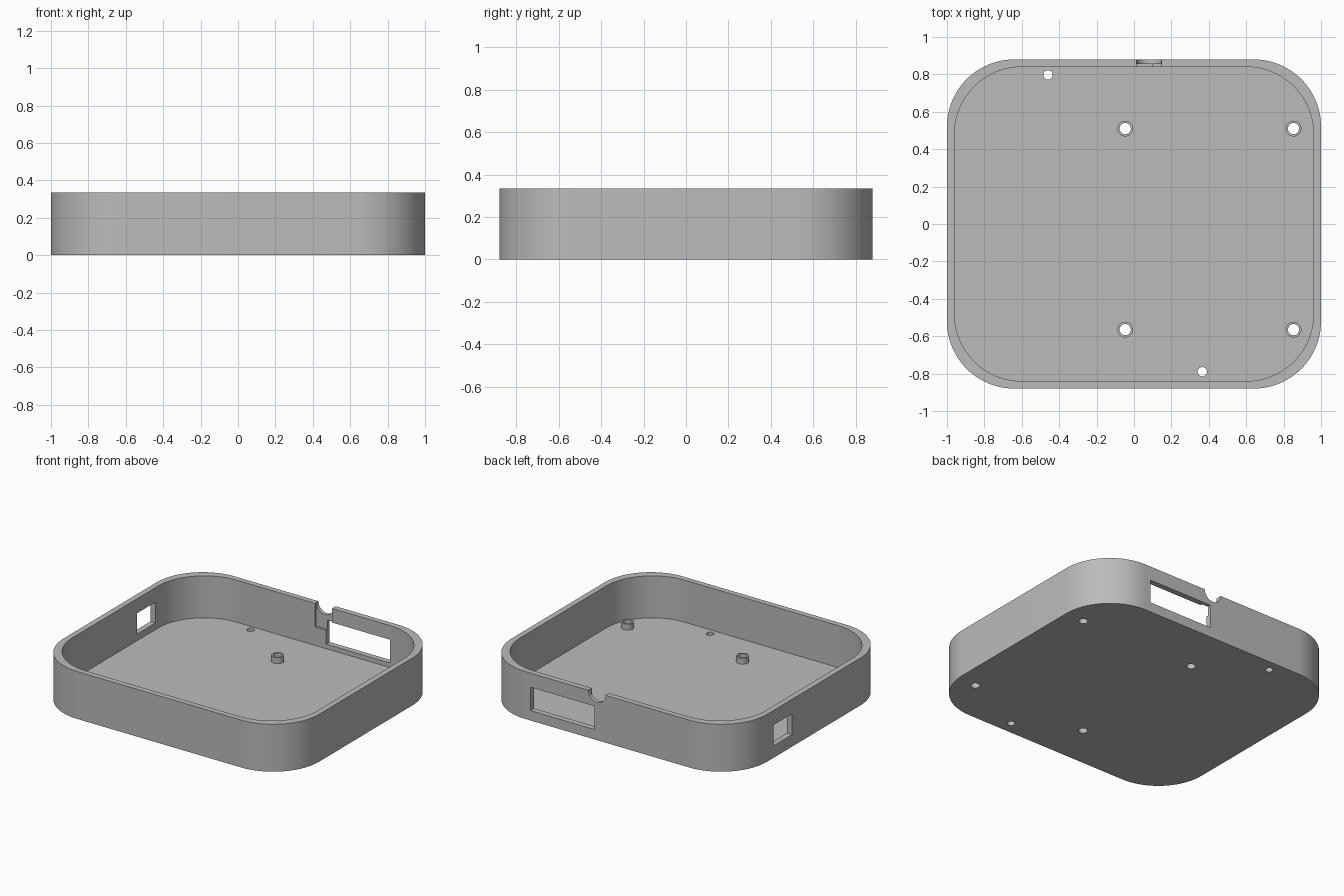
import bpy, bmesh
from math import cos, sin, pi, radians

cube = bpy.data.objects.get("Cube")
if cube:
    bpy.data.objects.remove(cube, do_unlink=True)

grey = bpy.data.materials.new("plain grey")
grey.use_nodes = True
colour = (0.5, 0.5, 0.5, 1)
grey.diffuse_color = colour
grey.node_tree.nodes["Principled BSDF"].inputs["Base Color"].default_value = colour

HEIGHT, FLOOR, WALL = 0.335, 0.038, 0.04
HALF_X, HALF_Y, CORNER = 1.0, 0.88, 0.36


def prism(name, outline, z0, z1):
    """Extrude a flat outline from z0 up to z1."""
    bm = bmesh.new()
    base = bm.faces.new([bm.verts.new((x, y, z0)) for x, y in outline])
    top = bmesh.ops.extrude_face_region(bm, geom=[base])["geom"]
    verts = [v for v in top if isinstance(v, bmesh.types.BMVert)]
    bmesh.ops.translate(bm, verts=verts, vec=(0, 0, z1 - z0))
    bmesh.ops.recalc_face_normals(bm, faces=bm.faces)
    mesh = bpy.data.meshes.new(name)
    bm.to_mesh(mesh)
    bm.free()
    mesh.materials.append(grey)
    obj = bpy.data.objects.new(name, mesh)
    bpy.context.collection.objects.link(obj)
    return obj


def rounded(hx, hy, r, steps=24):
    """Outline of a rectangle with round corners."""
    points = []
    for i, (sx, sy) in enumerate([(1, 1), (-1, 1), (-1, -1), (1, -1)]):
        for k in range(steps + 1):
            a = (i + k / steps) * pi / 2
            points.append((sx * (hx - r) + r * cos(a), sy * (hy - r) + r * sin(a)))
    return points


def circle(x, y, r, steps=32):
    return [(x + r * cos(2 * pi * k / steps), y + r * sin(2 * pi * k / steps))
            for k in range(steps)]


def block(name, x0, x1, y0, y1, z0, z1):
    return prism(name, [(x0, y0), (x1, y0), (x1, y1), (x0, y1)], z0, z1)


def cut(target, cutter):
    """Subtract a cutter from a part and discard the cutter."""
    cutter.hide_render = True
    mod = target.modifiers.new("cut", "BOOLEAN")
    mod.operation, mod.solver, mod.object = "DIFFERENCE", "EXACT", cutter
    bpy.context.view_layer.objects.active = target
    bpy.ops.object.modifier_apply(modifier=mod.name)
    bpy.data.objects.remove(cutter, do_unlink=True)


def smooth(obj):
    bpy.ops.object.select_all(action="DESELECT")
    obj.select_set(True)
    bpy.context.view_layer.objects.active = obj
    bpy.ops.object.shade_smooth_by_angle(angle=radians(30))


# Open tray with a floor and a thin wall
tray = prism("tray", rounded(HALF_X, HALF_Y, CORNER), 0, HEIGHT)
cut(tray, prism("cavity", rounded(HALF_X - WALL, HALF_Y - WALL, CORNER), FLOOR, 1))

# Back wall: wide port, shallow inner recess and a half-round cable notch
cut(tray, block("port_cutter", 0.10, 0.60, 0.80, 0.95, 0.07, 0.235))
cut(tray, block("recess_cutter", 0.013, 0.147, 0.80, 0.855, 0.168, 0.5))
notch = prism("notch_cutter", circle(0, 0, 0.067), -0.1, 0.1)
notch.rotation_euler.x = pi / 2
notch.location = (0.08, 0.88, HEIGHT)
cut(tray, notch)

# Right wall: small port
cut(tray, block("side_port_cutter", -1.1, -0.9, 0.243, 0.45, 0.085, 0.232))

# Hollow standoffs whose screw holes run through the floor
for x, side in ((-0.047, "right"), (0.853, "left")):
    for y, end in ((-0.565, "front"), (0.51, "back")):
        post = prism(f"standoff_{end}_{side}", circle(x, y, 0.042), FLOOR, 0.08)
        cut(post, prism("bore", circle(x, y, 0.03), -0.1, 0.2))
        cut(tray, prism("screw_hole", circle(x, y, 0.03), -0.1, 0.2))
        smooth(post)

# Small holes in the floor near the front and back walls
for x, y in ((-0.46, 0.797), (0.365, -0.79)):
    cut(tray, prism("small_hole", circle(x, y, 0.025), -0.1, 0.2))
smooth(tray)
